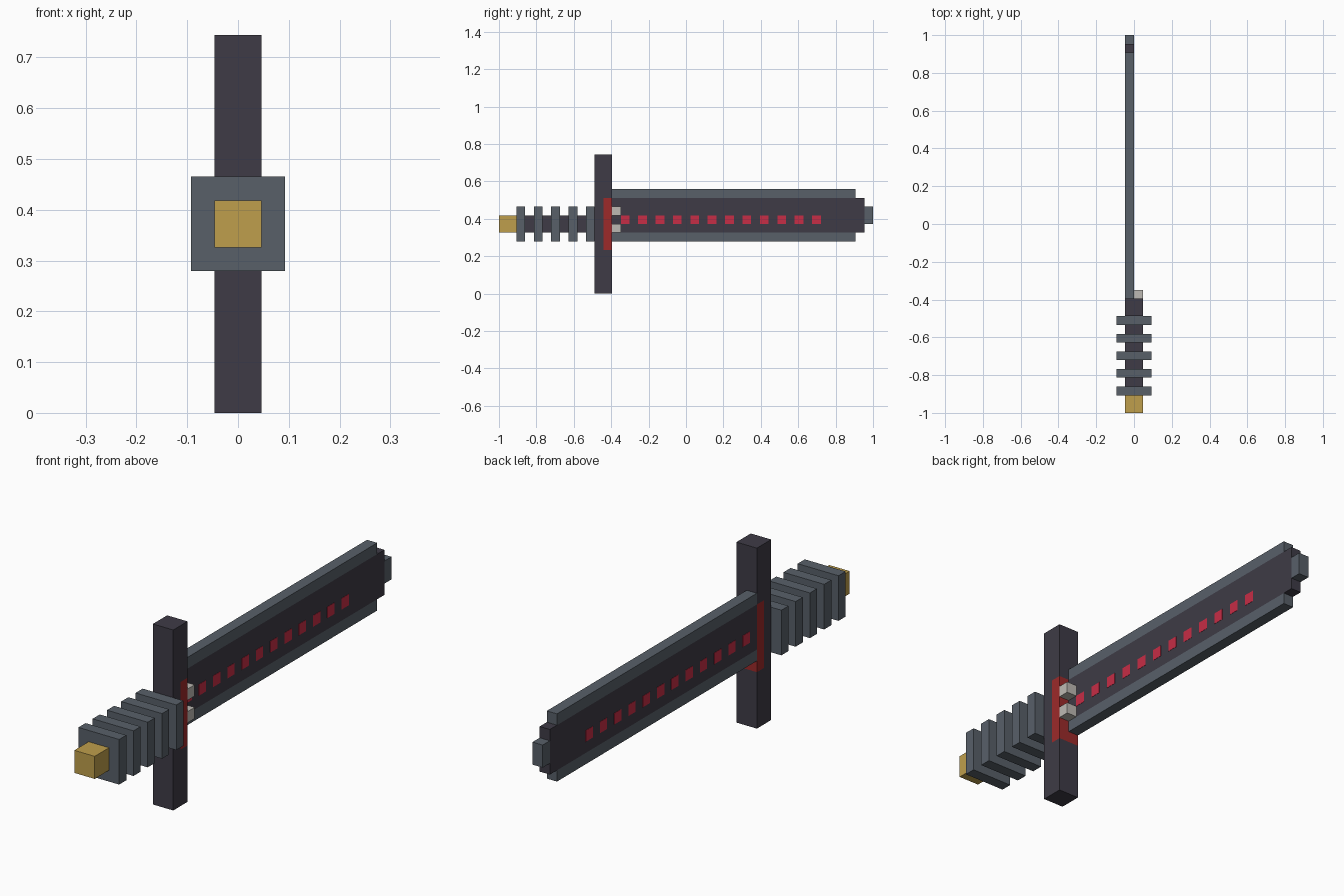
import bpy

cube = bpy.data.objects.get("Cube")
if cube:
    bpy.data.objects.remove(cube, do_unlink=True)

U = 2 / 43  # one block; the sword is 43 blocks long


def material(name, rgb):
    linear = [((c / 255 + 0.055) / 1.055) ** 2.4 for c in rgb] + [1]
    mat = bpy.data.materials.new(name)
    mat.use_nodes = True
    mat.diffuse_color = linear
    mat.node_tree.nodes["Principled BSDF"].inputs["Base Color"].default_value = linear
    return mat


DARK = material("dark iron", (62, 59, 70))
STEEL = material("grey steel", (88, 96, 105))
GOLD = material("gold", (191, 159, 76))
RED = material("deep red", (156, 42, 42))
GEM = material("crimson gem", (199, 45, 70))
BONE = material("pale bone", (190, 186, 180))


def block(name, mat, x, y, z, grow=0):
    """Box from block ranges; y is counted from the pommel, z from the ground."""
    bpy.ops.mesh.primitive_cube_add(size=1, location=(
        sum(x) / 2 * U, sum(y) / 2 * U - 1, sum(z) / 2 * U))
    ob = bpy.context.object
    ob.name = name
    ob.scale = ((x[1] - x[0]) * U + grow, (y[1] - y[0]) * U, (z[1] - z[0]) * U)
    bpy.ops.object.transform_apply(location=False, rotation=False, scale=True)
    ob.data.materials.append(mat)
    return ob


WIDE = (-1, 1)
THIN = (-1, 0)

# Handle with pommel and grip rings
block("pommel", GOLD, WIDE, (0, 2), (7, 9))
block("grip_core", DARK, WIDE, (2, 11), (7, 9))
for i in range(5):
    start = 2 + 2 * i
    block(f"grip_ring_{i + 1}", STEEL, (-2, 2), (start, start + 1), (6, 10))

# Crossguard with the red collar set flush in its back half
block("guard_front", DARK, WIDE, (11, 12), (0, 16))
block("guard_back_lower", DARK, WIDE, (12, 13), (0, 5))
block("guard_back_upper", DARK, WIDE, (12, 13), (11, 16))
block("guard_collar", RED, WIDE, (12, 13), (5, 11))

# Blade, offset to one side, with steel edges and a stepped tip
block("blade_core", DARK, THIN, (13, 42), (7, 11))
block("blade_edge_lower", STEEL, THIN, (13, 41), (6, 7))
block("blade_edge_upper", STEEL, THIN, (13, 41), (11, 12))
block("blade_tip", STEEL, THIN, (42, 43), (8, 10))

# Teeth at the root of the blade
for name, z in (("lower", 7), ("upper", 9)):
    block(f"tooth_{name}", BONE, (0, 1), (13, 14), (z, z + 1))

# Row of gems showing on both faces of the blade
for i in range(12):
    start = 14 + 2 * i
    block(f"gem_{i + 1}", GEM, THIN, (start, start + 1), (8, 9), grow=0.002)
